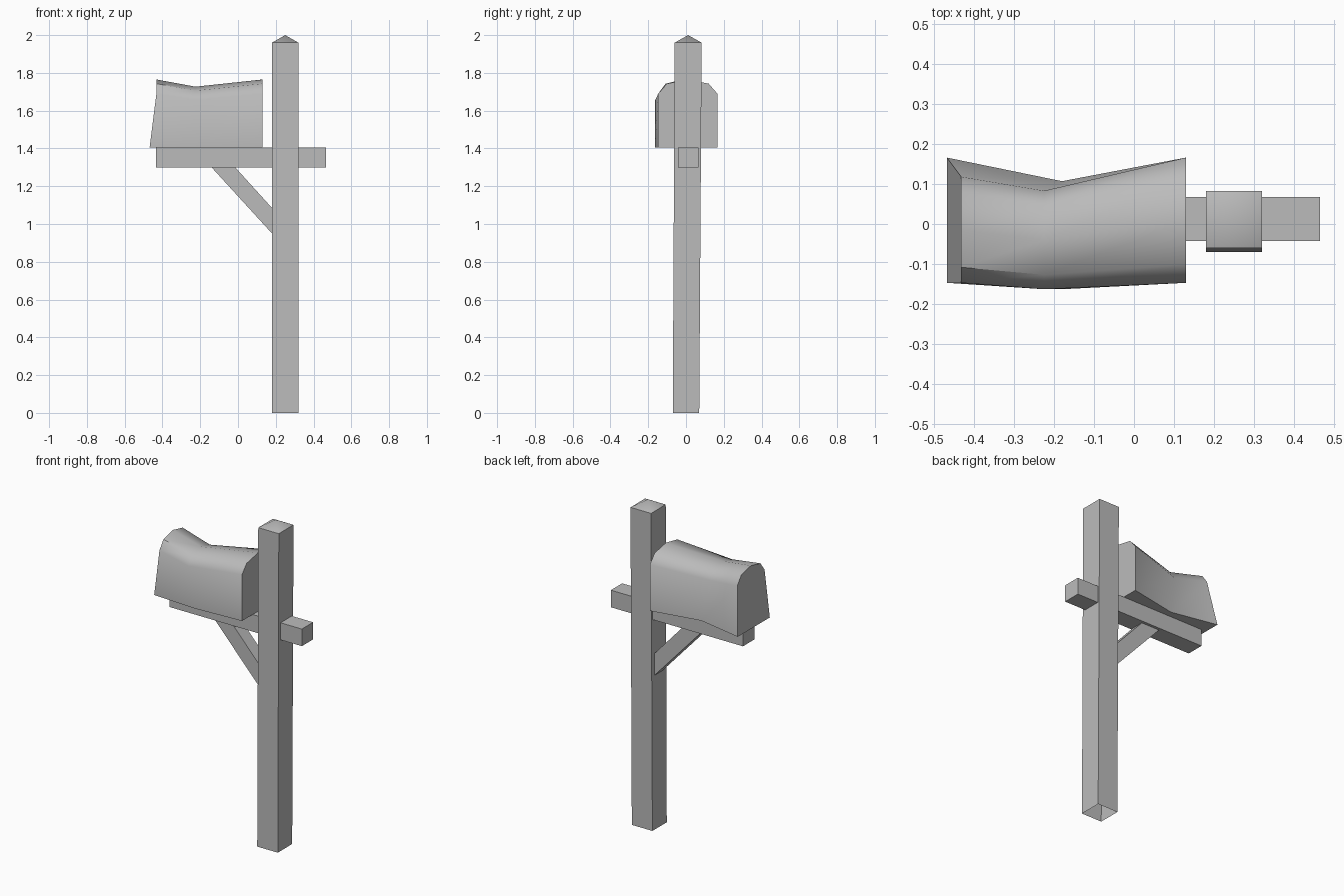
import bpy, math

cube = bpy.data.objects.get("Cube")
if cube:
    bpy.data.objects.remove(cube, do_unlink=True)

grey = bpy.data.materials.new("plain_grey")
grey.use_nodes = True
COLOUR = (0.5, 0.5, 0.5, 1)
grey.diffuse_color = COLOUR
grey.node_tree.nodes["Principled BSDF"].inputs["Base Color"].default_value = COLOUR


def make(name, verts, faces, smooth_angle=None):
    mesh = bpy.data.meshes.new(name)
    mesh.from_pydata(verts, [], faces)
    mesh.materials.append(grey)
    obj = bpy.data.objects.new(name, mesh)
    bpy.context.collection.objects.link(obj)
    if smooth_angle:
        bpy.ops.object.select_all(action="DESELECT")
        bpy.context.view_layer.objects.active = obj
        obj.select_set(True)
        bpy.ops.object.shade_smooth_by_angle(angle=math.radians(smooth_angle))
    return obj


def loft(rings):
    """Faces joining equal closed rings, without end caps."""
    n = len(rings[0])
    verts = [p for ring in rings for p in ring]
    faces = [(r * n + i, r * n + (i + 1) % n, (r + 1) * n + (i + 1) % n, (r + 1) * n + i)
             for r in range(len(rings) - 1) for i in range(n)]
    return verts, faces


def prism(name, outline, y0, y1):
    """Closed solid from an anticlockwise x-z outline, extruded along y."""
    n = len(outline)
    verts, faces = loft([[(x, y, z) for x, z in outline] for y in (y1, y0)])
    faces = [f[::-1] for f in faces]
    faces += [tuple(range(n))[::-1], tuple(range(n, 2 * n))]
    return make(name, verts, faces)


# Post: slightly leaning, open at the foot, with a low pyramid cap
def post_ring(y0, y1, z):
    return [(0.18, y0, z), (0.32, y0, z), (0.32, y1, z), (0.18, y1, z)]


verts, faces = loft([post_ring(-0.07, 0.07, 0), post_ring(-0.06, 0.083, 1.96)])
verts.append((0.25, 0.011, 2))
faces += [(4 + i, 4 + (i + 1) % 4, 8) for i in range(4)]
make("post", verts, faces, 42)

# Crossbeam and diagonal brace
prism("crossbeam", [(-0.435, 1.3), (0.465, 1.3), (0.465, 1.405), (-0.435, 1.405)], -0.043, 0.067)
prism("brace", [(-0.14, 1.3), (0.18, 0.95), (0.18, 1.085), (-0.015, 1.3)], -0.03, 0.05)


# Box: arched cross-sections that pinch and sag in the middle
def box_ring(x_low, x_top, front, back_low, back_top, shoulder, crown):
    mid, half = (front + back_top) / 2, (back_top - front) / 2
    arch = [(x_top, mid + half * math.cos(a), shoulder + (crown - shoulder) * math.sin(a))
            for a in (math.pi * i / 4 for i in range(5))]
    return [(x_low, front, 1.405), (x_low, back_low, 1.405)] + arch


rings = [box_ring(-0.468, -0.432, -0.147, 0.166, 0.118, 1.69, 1.765),
         box_ring(-0.18, -0.225, -0.163, 0.107, 0.083, 1.655, 1.727),
         box_ring(0.13, 0.13, -0.147, 0.166, 0.166, 1.69, 1.765)]
verts, faces = loft(rings)
n = len(rings[0])
faces = [f[::-1] for f in faces]
faces += [tuple(range(n)), tuple(range(2 * n, 3 * n))[::-1]]
box = make("letter_box", verts, faces)

# Consistent outward normals, then smooth the arch only
import bmesh
for name in ("letter_box", "crossbeam", "brace"):
    mesh = bpy.data.objects[name].data
    bm = bmesh.new()
    bm.from_mesh(mesh)
    bmesh.ops.recalc_face_normals(bm, faces=bm.faces)
    bm.to_mesh(mesh)
    bm.free()
bpy.ops.object.select_all(action="DESELECT")
bpy.context.view_layer.objects.active = box
box.select_set(True)
bpy.ops.object.shade_smooth_by_angle(angle=math.radians(40))
